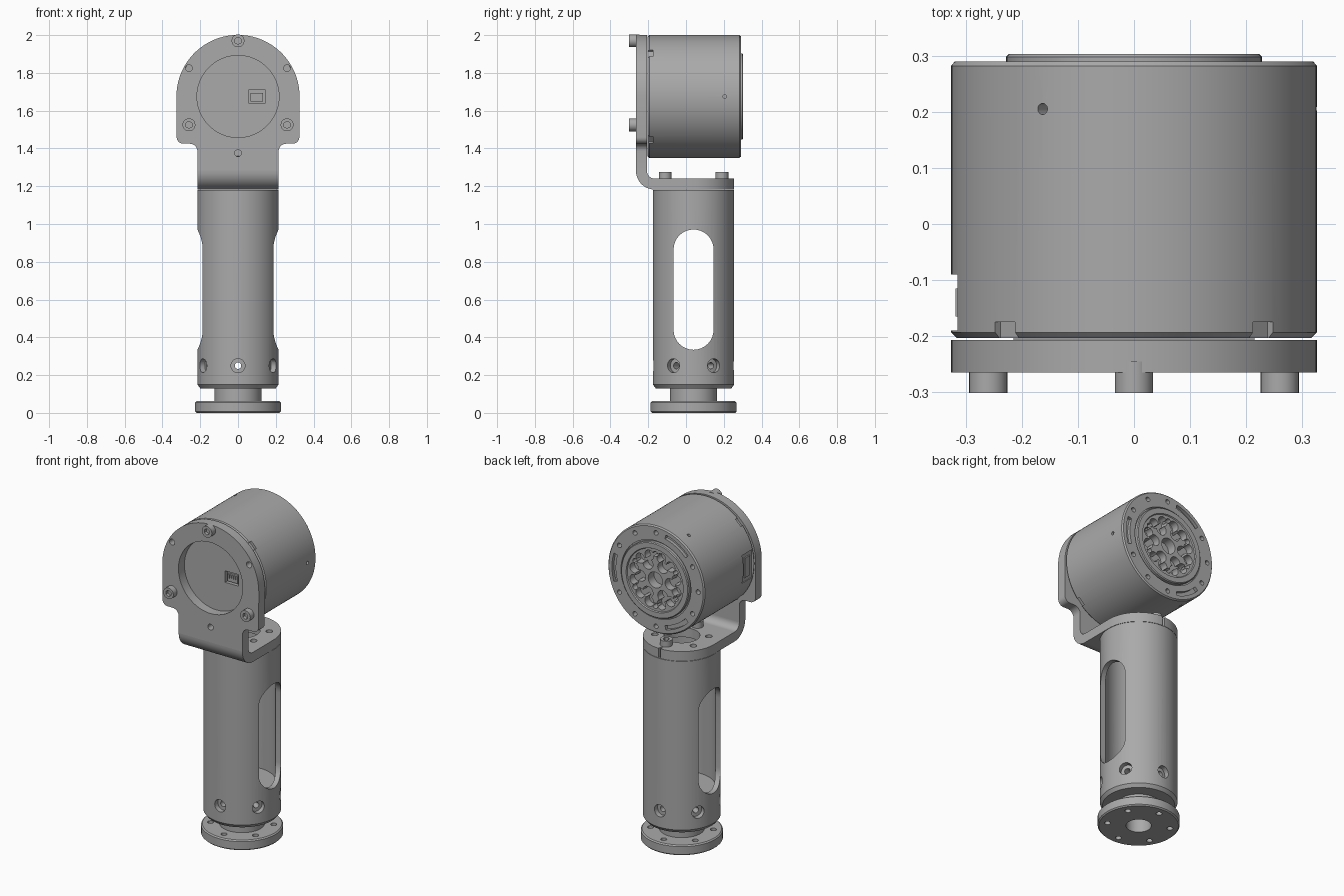
import bpy, bmesh
from math import pi, sin, cos, radians
from mathutils import Matrix, Vector

old = bpy.data.objects.get("Cube")
if old:
    bpy.data.objects.remove(old, do_unlink=True)

grey = bpy.data.materials.new("satin grey")
grey.use_nodes = True
GREY = (0.4, 0.4, 0.4, 1)
grey.diffuse_color = GREY
grey.node_tree.nodes["Principled BSDF"].inputs["Base Color"].default_value = GREY

X, Y, Z = Vector((1, 0, 0)), Vector((0, 1, 0)), Vector((0, 0, 1))
POST = Vector((0, 0.04, 0))       # axis of the handle
HUB = Vector((0, 0, 1.675))       # axis of the motor drum
SIX = range(30, 390, 60)
parts = []


def finish(name, bm):
    bmesh.ops.recalc_face_normals(bm, faces=bm.faces)
    mesh = bpy.data.meshes.new(name)
    bm.to_mesh(mesh)
    bm.free()
    obj = bpy.data.objects.new(name, mesh)
    bpy.context.collection.objects.link(obj)
    return obj


def part(name, bm):
    obj = finish(name, bm)
    obj.data.materials.append(grey)
    parts.append(obj)
    return obj


def lathe(name, profile, centre, along_y=False, steps=72):
    """Spin a closed (radius, height) profile around z, or around y."""
    bm = bmesh.new()
    vs = [bm.verts.new((r, 0, h)) for r, h in profile]
    es = [bm.edges.new((a, b)) for a, b in zip(vs, vs[1:] + vs[:1])
          if a.co.x + b.co.x > 0]
    bmesh.ops.spin(bm, geom=vs + es, axis=Z, cent=(0, 0, 0), steps=steps, angle=2 * pi)
    bmesh.ops.remove_doubles(bm, verts=bm.verts, dist=1e-5)
    turn = Matrix.Rotation(-pi / 2, 4, 'X') if along_y else Matrix()
    bm.transform(Matrix.Translation(centre) @ turn)
    return part(name, bm)


def rod(bm, centre, axis, r, length, seg=24):
    m = Matrix.Translation(centre) @ axis.to_track_quat('Z', 'Y').to_matrix().to_4x4()
    bmesh.ops.create_cone(bm, cap_ends=True, segments=seg, radius1=r, radius2=r,
                          depth=length, matrix=m)


def box(bm, centre, size, turn=Matrix()):
    bmesh.ops.create_cube(bm, size=1, matrix=Matrix.Translation(centre) @ turn
                          @ Matrix.Diagonal((*size, 1)))


def prism(bm, points, push):
    face = bm.faces.new([bm.verts.new(p) for p in points])
    ext = bmesh.ops.extrude_face_region(bm, geom=[face])
    moved = [g for g in ext["geom"] if isinstance(g, bmesh.types.BMVert)]
    bmesh.ops.translate(bm, verts=moved, vec=push)


def arc(cx, cy, r, a0, a1, n=12):
    return [(cx + r * cos(radians(a0 + (a1 - a0) * i / n)),
             cy + r * sin(radians(a0 + (a1 - a0) * i / n))) for i in range(n + 1)]


def ring(r, deg, flat=False):
    """Offset at an angle in the xz plane, or in the xy plane."""
    c, s = r * cos(radians(deg)), r * sin(radians(deg))
    return Vector((c, s, 0)) if flat else Vector((c, 0, s))


def cut(obj, bm):
    tool = finish("cutter", bm)
    tool.hide_render = True
    mod = obj.modifiers.new("cut", 'BOOLEAN')
    mod.operation, mod.object, mod.solver, mod.use_self = 'DIFFERENCE', tool, 'EXACT', True
    bpy.context.view_layer.update()
    done = obj.evaluated_get(bpy.context.evaluated_depsgraph_get())
    mesh = bpy.data.meshes.new_from_object(done)
    obj.modifiers.clear()
    obj.data = mesh
    bpy.data.objects.remove(tool, do_unlink=True)


# Base flange with neck and the plug that sits inside the tube
flange = lathe("base_flange", [(0.07, 0), (0.22, 0), (0.227, 0.007), (0.227, 0.055),
                               (0.22, 0.062), (0.125, 0.062), (0.125, 0.14), (0.184, 0.14),
                               (0.184, 0.325), (0.07, 0.325)], POST)
bm = bmesh.new()
for a in SIX:
    rod(bm, POST + ring(0.175, a, True) + Z * 0.03, Z, 0.017, 0.2)
    rod(bm, POST + ring(0.13, a, True) + Z * 0.25, ring(1, a, True), 0.017, 0.2)
cut(flange, bm)

# Tubular handle with side slot and radial screw holes
tube = lathe("handle_tube", [(0.126, 0.13), (0.2, 0.13), (0.215, 0.15), (0.215, 1.18),
                             (0.185, 1.18), (0.185, 0.139), (0.126, 0.139)], POST)
bm = bmesh.new()
slot = arc(0.04, 0.865, 0.106, 0, 180, 16) + arc(0.04, 0.44, 0.106, 180, 360, 16)
prism(bm, [(-0.5, y, z) for y, z in slot], X)
for a in SIX:
    rod(bm, POST + ring(0.215, a, True) + Z * 0.25, ring(1, a, True), 0.037, 0.1)
cut(tube, bm)

# Bracket foot on top of the tube
bm = bmesh.new()
foot_edge = arc(0, 0.04, 0.215, 0, 180, 36) + [(-0.215, -0.165), (0.215, -0.165)]
prism(bm, [(x, y, 1.182) for x, y in foot_edge], Z * 0.058)
foot = part("bracket_foot", bm)
bm = bmesh.new()
rod(bm, POST + Z * 1.2, Z, 0.1, 0.3, 48)
box(bm, (0, 0.255, 1.2), (0.014, 0.04, 0.2))
for a in SIX:
    rod(bm, POST + ring(0.15, a, True) + Z * 1.2, Z, 0.019, 0.3)
cut(foot, bm)

# Curved bend between foot and upright plate
bm = bmesh.new()
bend = arc(-0.165, 1.282, 0.1, 180, 270) + arc(-0.165, 1.282, 0.042, 270, 180)
prism(bm, [(-0.215, y, z) for y, z in bend], X * 0.43)
part("bracket_bend", bm)

# Upright plate: narrow neck, filleted shoulders, round top
half = ([(0.215, 1.282)] + arc(0.255, 1.385, 0.04, 180, 90, 6)
        + arc(0.29, 1.46, 0.035, 270, 360, 6) + arc(0, 1.675, 0.326, 0, 90, 24))
outline = half + [(-x, z) for x, z in reversed(half[:-1])]
bm = bmesh.new()
prism(bm, [(x, -0.265, z) for x, z in outline], Y * 0.058)
plate = part("bracket_plate", bm)
bm = bmesh.new()
rod(bm, HUB - Y * 0.25, Y, 0.217, 0.3, 64)
for p in [HUB + ring(0.3, a) for a in (30, 150)] + [Z * 1.375]:
    rod(bm, p - Y * 0.25, Y, 0.018, 0.3)
cut(plate, bm)

# Motor drum with output face
drum = lathe("motor_drum", [(0, -0.203), (0.316, -0.203), (0.326, -0.193), (0.326, 0.282),
                            (0.319, 0.29), (0.236, 0.29), (0.236, 0.28), (0.228, 0.28),
                            (0.228, 0.298), (0.223, 0.303), (0.192, 0.303), (0.188, 0.296),
                            (0, 0.296)], HUB, True, 96)
bm = bmesh.new()
rod(bm, HUB + Y * 0.3, Y, 0.048, 0.12, 32)
for a in SIX:
    # rim holes, output screw holes and branched pockets
    rod(bm, HUB + ring(0.285, a) + Y * 0.29, Y, 0.014, 0.06, 16)
    rod(bm, HUB + ring(0.158, a) + Y * 0.3, Y, 0.016, 0.08, 16)
    rod(bm, HUB + ring(0.1, a + 30) + Y * 0.3, Y, 0.034, 0.1)
    for side in (-14, 14):
        rod(bm, HUB + ring(0.147, a + 30 + side) + Y * 0.3, Y, 0.03, 0.1)
for a in (0, 120, 240):
    # curved rim slots, extra rim holes and radial pin holes
    groove = arc(0, 0, 0.297, a - 17, a + 17) + arc(0, 0, 0.272, a + 17, a - 17)
    prism(bm, [HUB + Vector((x, 0.27, z)) for x, z in groove], Y * 0.1)
    rod(bm, HUB + ring(0.285, a + 60) + Y * 0.29, Y, 0.014, 0.06, 16)
    rod(bm, HUB + ring(0.32, a) + Y * 0.205, ring(1, a), 0.01, 0.06, 16)
for a in (45, 135, 225, 315):
    # small notches around the front edge
    box(bm, HUB + ring(0.326, a) - Y * 0.19, (0.03, 0.03, 0.05),
        Matrix.Rotation(-radians(a), 4, 'Y'))
box(bm, HUB + Vector((-0.33, -0.14, 0)), (0.04, 0.1, 0.17))
box(bm, HUB + Vector((0.1, -0.2, 0)), (0.09, 0.04, 0.07))
cut(drum, bm)

# Connectors inside the front and side recesses
bm = bmesh.new()
box(bm, HUB + Vector((0.1, -0.19, -0.004)), (0.066, 0.012, 0.045))
for i in range(4):
    box(bm, HUB + Vector((0.079 + 0.014 * i, -0.198, 0.006)), (0.006, 0.008, 0.02))
part("front_connector", bm)
bm = bmesh.new()
box(bm, HUB + Vector((-0.312, -0.14, 0)), (0.012, 0.05, 0.12))
part("side_connector", bm)


def screw(name, base, axis):
    """Socket-head screw standing on a surface."""
    bm = bmesh.new()
    rod(bm, base + axis * 0.008, axis, 0.034, 0.056, 32)
    head = part(name, bm)
    bm = bmesh.new()
    rod(bm, base + axis * 0.036, axis, 0.019, 0.04, 6)
    cut(head, bm)


for i, a in enumerate((90, 210, 330)):
    screw(f"plate_screw_{i + 1}", HUB + ring(0.295 if a == 90 else 0.3, a) - Y * 0.265, -Y)
for i, y in enumerate((-0.11, 0.19)):
    screw(f"foot_screw_{i + 1}", Vector((0, y, 1.24)), Z)

# Smooth round walls, keep machined edges sharp
bpy.ops.object.select_all(action='DESELECT')
for obj in parts:
    obj.select_set(True)
bpy.context.view_layer.objects.active = drum
bpy.ops.object.shade_smooth_by_angle(angle=radians(30))
